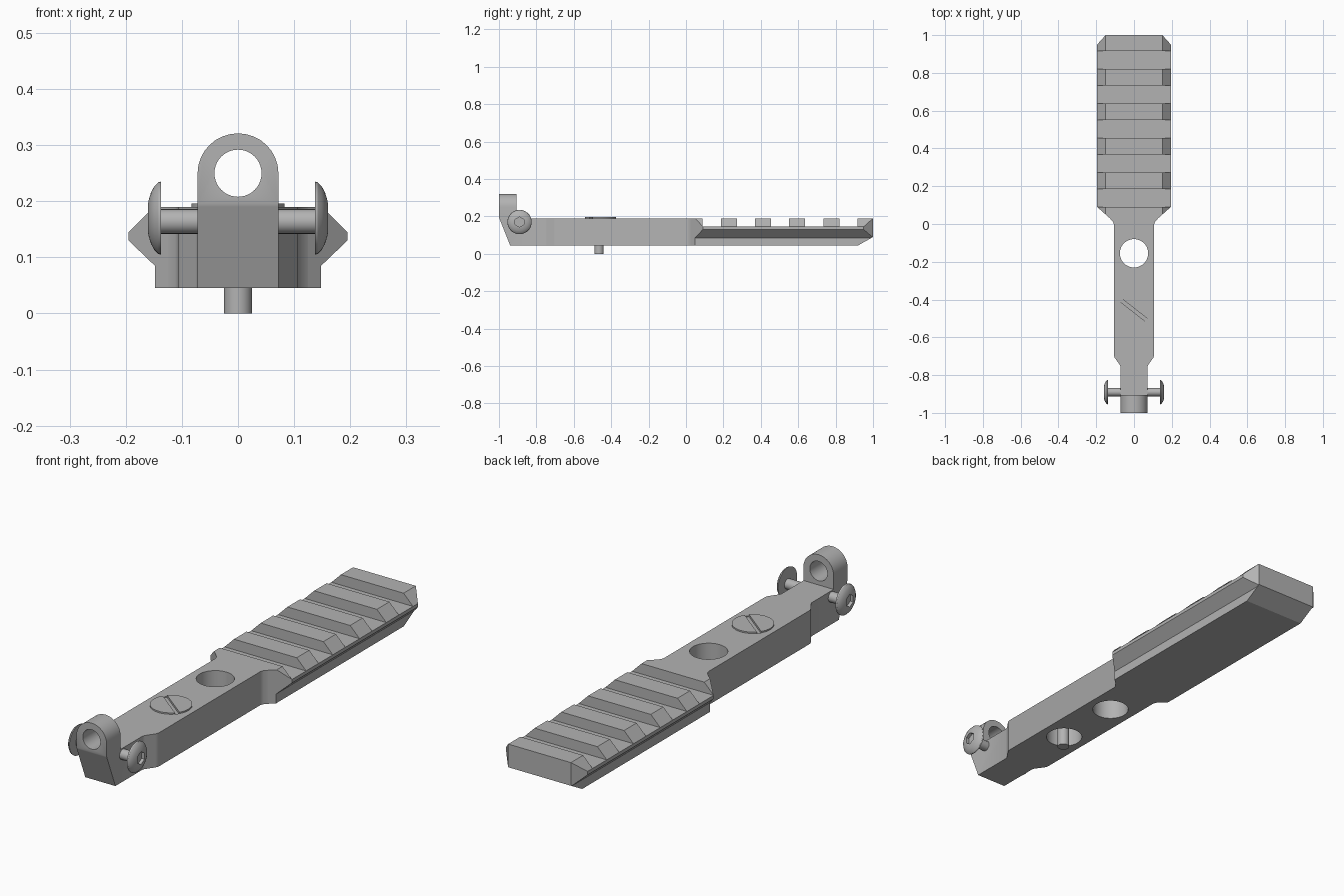
import bpy, bmesh, math
from mathutils import Vector, Matrix

cube = bpy.data.objects.get("Cube")
if cube:
    bpy.data.objects.remove(cube, do_unlink=True)

metal = bpy.data.materials.new("grey_metal")
metal.use_nodes = True
GREY = (0.45, 0.45, 0.45, 1)
metal.diffuse_color = GREY
metal.node_tree.nodes["Principled BSDF"].inputs["Base Color"].default_value = GREY

BOTTOM, TOP = 0.045, 0.19


def finish(name, bm):
    bmesh.ops.recalc_face_normals(bm, faces=bm.faces)
    mesh = bpy.data.meshes.new(name)
    bm.to_mesh(mesh)
    bm.free()
    mesh.materials.append(metal)
    obj = bpy.data.objects.new(name, mesh)
    bpy.context.collection.objects.link(obj)
    return obj


def prism(name, outline, start, end, axis, cuts=()):
    """Extrude a 2D outline along y or z, then trim it by planes."""
    bm = bmesh.new()
    place = (lambda a, b: (a, start, b)) if axis == "y" else (lambda a, b: (a, b, start))
    face = bm.faces.new([bm.verts.new(place(a, b)) for a, b in outline])
    shift = Vector((0, end - start, 0) if axis == "y" else (0, 0, end - start))
    new = bmesh.ops.extrude_face_region(bm, geom=[face])["geom"]
    bmesh.ops.translate(bm, vec=shift, verts=[v for v in new if isinstance(v, bmesh.types.BMVert)])
    bmesh.ops.recalc_face_normals(bm, faces=bm.faces)
    for point, normal in cuts:
        bmesh.ops.bisect_plane(bm, geom=bm.verts[:] + bm.edges[:] + bm.faces[:],
                               plane_co=point, plane_no=normal, clear_outer=True)
        bmesh.ops.holes_fill(bm, edges=[e for e in bm.edges if e.is_boundary], sides=0)
    return finish(name, bm)


def box(name, center, size, turn=0):
    bm = bmesh.new()
    bmesh.ops.create_cube(bm, size=1, matrix=Matrix.Translation(center)
                          @ Matrix.Rotation(turn, 4, "Z") @ Matrix.Diagonal((*size, 1)))
    return finish(name, bm)


def lathe(name, profile, center, axis="Z", sides=40):
    """Closed solid turned from (radius, height) points."""
    bm = bmesh.new()
    rings = []
    for radius, height in profile:
        rings.append([bm.verts.new((radius * math.cos(i * math.tau / sides),
                                    radius * math.sin(i * math.tau / sides), height))
                      for i in range(sides)])
    for low, high in zip(rings, rings[1:]):
        for i in range(sides):
            j = (i + 1) % sides
            bm.faces.new((low[i], low[j], high[j], high[i]))
    bm.faces.new(rings[0])
    bm.faces.new(rings[-1])
    turn = {"Z": Matrix.Identity(4), "X": Matrix.Rotation(math.pi / 2, 4, "Y"),
            "-X": Matrix.Rotation(-math.pi / 2, 4, "Y"),
            "Y": Matrix.Rotation(-math.pi / 2, 4, "X")}[axis]
    bmesh.ops.transform(bm, matrix=Matrix.Translation(center) @ turn, verts=bm.verts)
    return finish(name, bm)


def rod(name, radius, start, end, center, axis="Z", sides=40):
    return lathe(name, [(radius, start), (radius, end)], center, axis, sides)


def combine(target, other, operation="DIFFERENCE"):
    mod = target.modifiers.new("shape", "BOOLEAN")
    mod.operation, mod.object, mod.solver = operation, other, "EXACT"
    bpy.context.view_layer.objects.active = target
    bpy.ops.object.modifier_apply(modifier=mod.name)
    bpy.data.objects.remove(other, do_unlink=True)


def mirrored(half):
    return half + [(-a, b) for a, b in reversed(half)]


# Rail with angled flanks and trimmed ends
cuts = [((0, 1, 0.09), (0, 0.045, -0.08))]
for side in (1, -1):
    cuts.append(((side * 0.15, 1, 0), (side * 0.05, 0.045, 0)))
    cuts.append(((side * 0.15, 0.05, 0), (side * 0.04, -0.045, 0)))
rail_half = [(0.148, BOTTOM), (0.148, 0.085), (0.195, 0.13), (0.195, 0.145), (0.15, TOP)]
body = prism("mount_body", mirrored(rail_half), 0, 1, "y", cuts)

# Evenly spaced cross slots
for i in range(5):
    combine(body, box("slot_cutter", (0, 0.138 + i * 0.1825, 0.195), (0.6, 0.097, 0.1)))

# Arm, narrowing to the front, with a sloped nose
nose = ((0, -1, 0.195), (0, -0.15, -0.06))
arm_half = [(0.072, -1), (0.072, -0.755), (0.076, -0.745), (0.102, -0.708), (0.107, -0.695),
            (0.107, 0), (0.112, 0.013), (0.125, 0.0265), (0.125, 0.06)]
combine(body, prism("arm", mirrored(arm_half), BOTTOM, TOP, "z", [nose]), "UNION")

# Upright eyelet at the nose
arch = [(0.072 * math.cos(i * math.pi / 16), 0.25 + 0.071 * math.sin(i * math.pi / 16))
        for i in range(17)]
combine(body, prism("eyelet", [(0.072, 0.1)] + arch + [(-0.072, 0.1)], -1, -0.905, "y", [nose]), "UNION")
combine(body, rod("eyelet_cutter", 0.042, -0.2, 0.2, (0, -0.95, 0.25), "Y"))

# Through hole and screw recess
combine(body, rod("hole_cutter", 0.075, 0, 0.4, (0, -0.155, 0)))
combine(body, rod("recess_cutter", 0.075, 0, 0.15, (0, -0.46, 0)))

# Slotted clamping screw
screw = rod("slotted_screw_head", 0.083, 0.17, 0.196, (0, -0.457, 0), sides=48)
groove = box("groove_cutter", (0, -0.457, 0.196), (0.3, 0.018, 0.02), math.radians(-38))
combine(screw, groove)
combine(body, rod("head_seat_cutter", 0.083, 0.17, 0.3, (0, -0.457, 0), sides=48))
shaft = rod("screw_shaft", 0.025, 0, 0.16, (0, -0.465, 0), sides=24)

# Side button screws with hex sockets
smooth = [body, screw, shaft]
dome = [(0.065, 0.137), (0.064, 0.142), (0.057, 0.149), (0.046, 0.155), (0.033, 0.159), (0.028, 0.16)]
for label, axis in (("left", "X"), ("right", "-X")):
    center = (0, -0.89, 0.17)
    head = lathe(label + "_button_head", dome, center, axis)
    combine(head, rod("socket_cutter", 0.027, 0.146, 0.2, center, axis, 6))
    smooth += [head, rod(label + "_button_shaft", 0.022, 0.05, 0.14, (0, -0.89, 0.164), axis, 24)]

bpy.ops.object.select_all(action="DESELECT")
for obj in smooth:
    obj.select_set(True)
bpy.context.view_layer.objects.active = body
bpy.ops.object.shade_smooth_by_angle(angle=math.radians(25))
